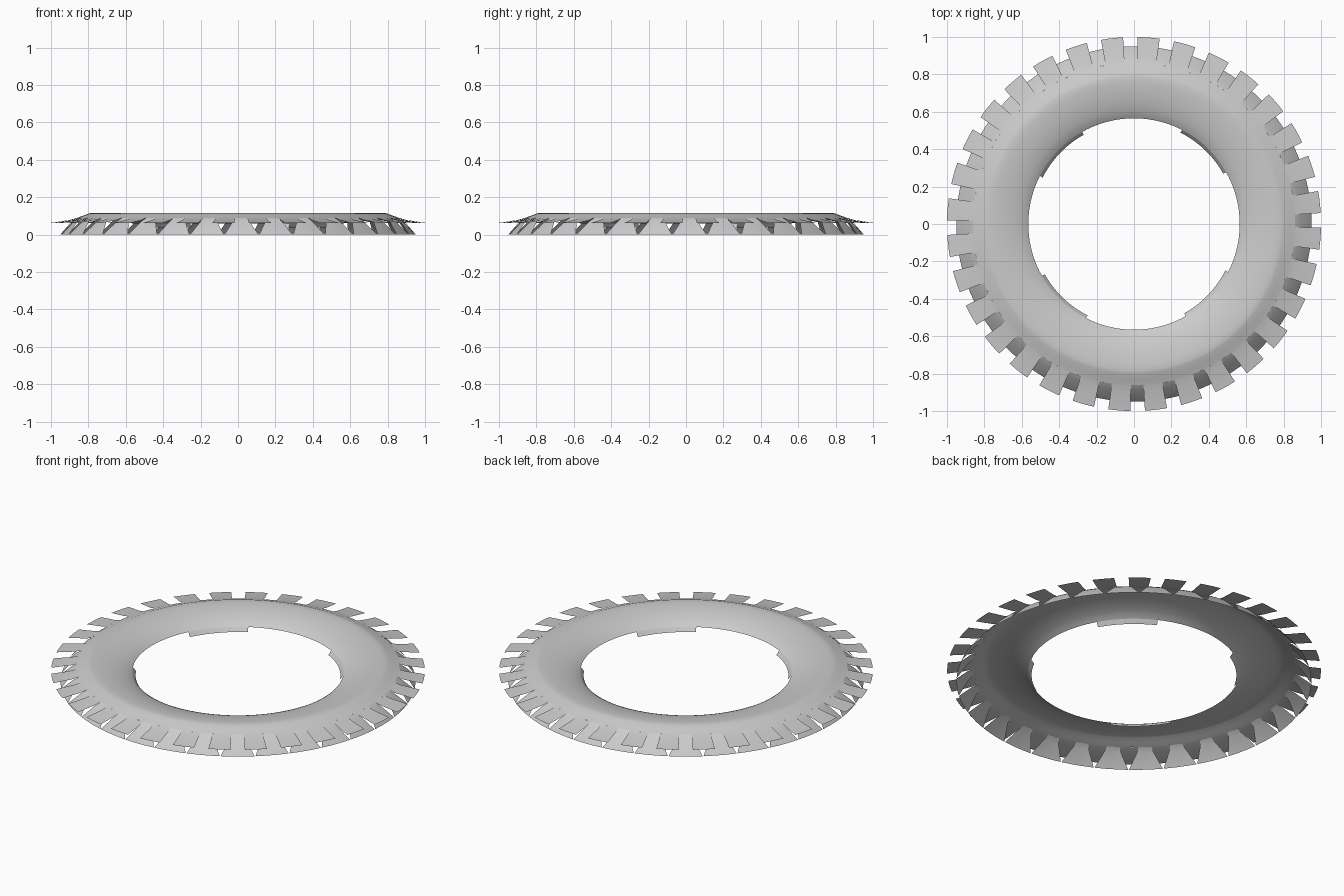
import bpy, bmesh, math

if "Cube" in bpy.data.objects:
    bpy.data.objects.remove(bpy.data.objects["Cube"])

TEETH = 32
PITCH = 360 / TEETH
PHASE = 6.75            # angle of the first upper tab
HALF = 3.4              # half angle of an upper tab


def sheet(bm, profile, centre, steps):
    """Curved sheet patch; profile rows are (radius, z, half angle)."""
    rows = []
    for r, z, half in profile:
        row = []
        for i in range(steps + 1):
            a = math.radians(centre - half + 2 * half * i / steps)
            row.append(bm.verts.new((r * math.cos(a), r * math.sin(a), z)))
        rows.append(row)
    for lo, hi in zip(rows, rows[1:]):
        for i in range(steps):
            bm.faces.new((lo[i], hi[i], hi[i + 1], lo[i + 1]))


def finish(name, bm):
    bmesh.ops.remove_doubles(bm, verts=bm.verts, dist=1e-5)
    me = bpy.data.meshes.new(name)
    bm.to_mesh(me)
    bm.free()
    ob = bpy.data.objects.new(name, me)
    bpy.context.collection.objects.link(ob)
    bpy.context.view_layer.objects.active = ob
    ob.select_set(True)
    bpy.ops.object.shade_smooth_by_angle(angle=math.radians(25))
    ob.select_set(False)


# Domed ring body
bm = bmesh.new()
body = [(0.565, 0.06), (0.585, 0.073), (0.61, 0.084), (0.64, 0.094), (0.675, 0.103),
        (0.715, 0.11), (0.755, 0.114), (0.785, 0.115), (0.80, 0.112), (0.83, 0.10),
        (0.862, 0.089)]
sheet(bm, [(r, z, 180) for r, z in body], PHASE, 128)
finish("ring_body", bm)

# Upper tabs flaring outward
bm = bmesh.new()
for k in range(TEETH):
    sheet(bm, [(0.862, 0.089, HALF), (0.90, 0.078, HALF), (1.0, 0.063, HALF)],
          PHASE + k * PITCH, 3)
finish("upper_tabs", bm)

# Lower tabs: wedges between the upper ones, widening down to the base
bm = bmesh.new()
for k in range(TEETH):
    sheet(bm, [(0.862, 0.089, PITCH / 2 - HALF), (0.89, 0.07, 2.9), (0.95, 0.0, 5.5)],
          PHASE + (k + 0.5) * PITCH, 3)
finish("lower_tabs", bm)

# Four lips on the inner rim
bm = bmesh.new()
for k in range(4):
    sheet(bm, [(0.548, 0.037, 16.8), (0.565, 0.06, 16.8)], 46.2 + 90 * k, 12)
finish("inner_lips", bm)
